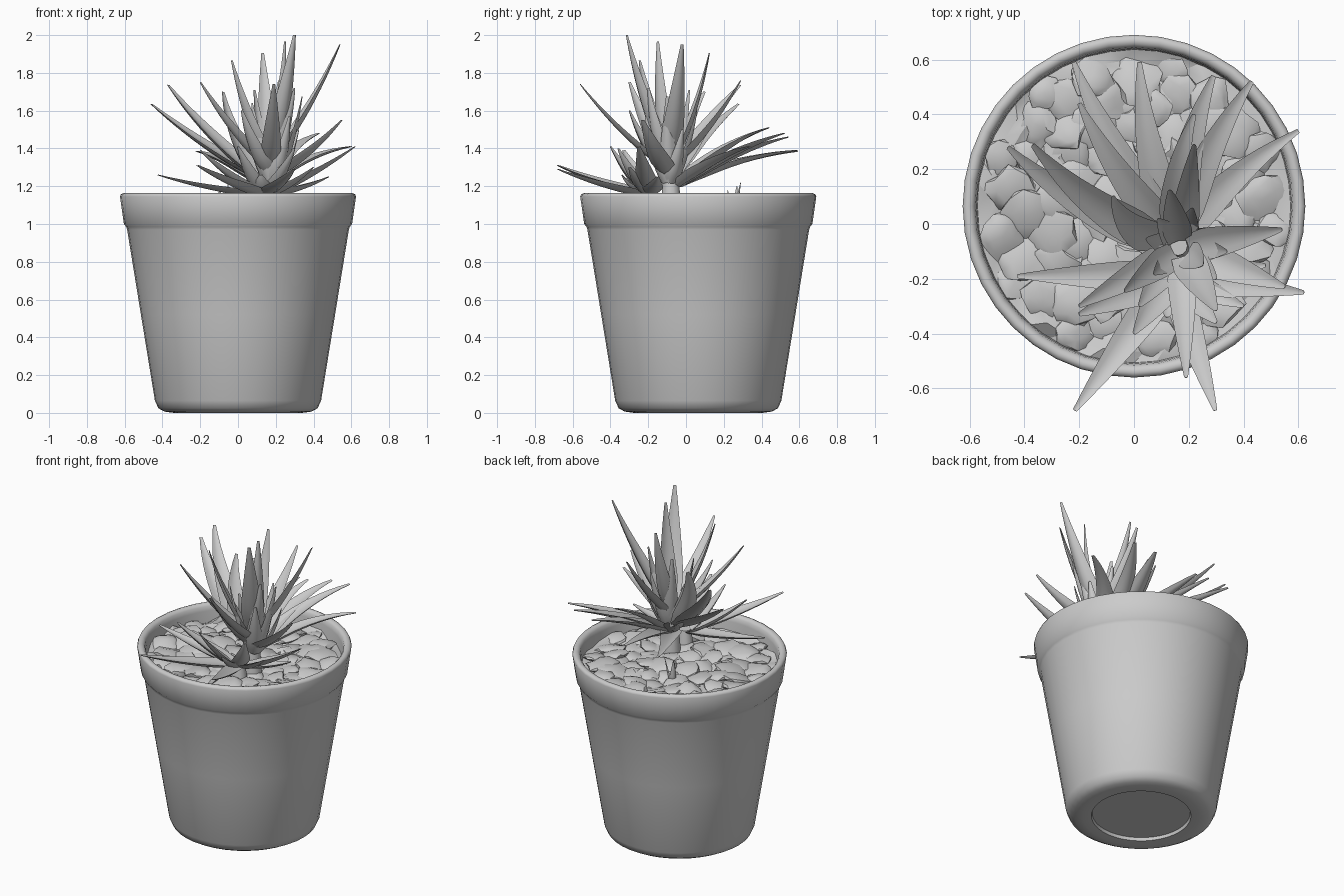
import bpy, bmesh, math, random
from mathutils import Vector, noise

if "Cube" in bpy.data.objects:
    bpy.data.objects.remove(bpy.data.objects["Cube"])

random.seed(4)
PY = 0.065  # pot centre in y


def finish(name, bm, angle=40):
    bmesh.ops.recalc_face_normals(bm, faces=bm.faces[:])
    me = bpy.data.meshes.new(name)
    bm.to_mesh(me)
    bm.free()
    ob = bpy.data.objects.new(name, me)
    bpy.context.collection.objects.link(ob)
    bpy.ops.object.select_all(action='DESELECT')
    ob.select_set(True)
    bpy.context.view_layer.objects.active = ob
    bpy.ops.object.shade_smooth_by_angle(angle=math.radians(angle))
    return ob


def lathe(name, profile, n=40):
    bm = bmesh.new()
    rings = []
    for r, z in profile:
        rings.append([bm.verts.new((r * math.cos(2 * math.pi * i / n),
                                    PY + r * math.sin(2 * math.pi * i / n), z)) for i in range(n)])
    for a, b in zip(rings, rings[1:]):
        for i in range(n):
            j = (i + 1) % n
            bm.faces.new((a[i], a[j], b[j], b[i]))
    bm.faces.new(rings[0])
    return finish(name, bm, 50)


# Pot: recessed base, tapered wall, collar, rounded lip and inner wall
lathe("pot", [(0.285, 0.022), (0.29, 0.003), (0.34, 0.0), (0.39, 0.007), (0.422, 0.025), (0.44, 0.065),
              (0.514, 0.52), (0.587, 0.97), (0.592, 0.985), (0.604, 1.0), (0.625, 1.145),
              (0.62, 1.157), (0.607, 1.163), (0.592, 1.16), (0.58, 1.147), (0.575, 1.12), (0.565, 0.97)])

# Soil: rough bed filling the pot to its inner wall
bm = bmesh.new()
n, rows = 44, 14
rings = []
for k in range(1, rows + 1):
    r = 0.572 * k / rows
    ring = []
    for i in range(n):
        a = 2 * math.pi * (i + 0.5 * (k % 2)) / n
        x, y = r * math.cos(a), PY + r * math.sin(a)
        z = 1.06 + 0.05 * noise.noise(Vector((x * 10, y * 10, 3)))
        ring.append(bm.verts.new((x, y, z)))
    rings.append(ring)
bm.faces.new(rings[0])
for a, b in zip(rings, rings[1:]):
    for i in range(n):
        j = (i + 1) % n
        bm.faces.new((a[i], a[j], b[j], b[i]))
finish("soil", bm, 25)

# Gravel: large overlapping flat stones sunk into the soil
bm = bmesh.new()
for s in range(70):
    r, a = 0.53 * math.sqrt((s + 0.5) / 70), s * 2.39996
    c = Vector((r * math.cos(a), PY + r * math.sin(a), 1.058 + random.uniform(-0.012, 0.015)))
    size, yaw = min(random.uniform(0.07, 0.11), 0.48 * (0.66 - r)), random.uniform(0, 6.28)
    tx, ty = random.uniform(-0.3, 0.3), random.uniform(-0.3, 0.3)
    for v in bmesh.ops.create_icosphere(bm, subdivisions=2, radius=size)['verts']:
        p = v.co * (1 + 0.35 * noise.noise(v.co * 16 + Vector((s * 3.1, 0, 0))))
        p.z = p.z * 0.32 + p.x * tx + p.y * ty
        v.co = c + Vector((p.x * math.cos(yaw) - p.y * math.sin(yaw),
                           p.x * math.sin(yaw) + p.y * math.cos(yaw), p.z))
finish("gravel", bm, 35)


def leaf(bm, base, tip, width, bend, swirl):
    """Tapered, gutter-shaped succulent leaf along a curved spine."""
    out = Vector((tip.x - base.x, tip.y - base.y, 0)).normalized()
    side = out.cross(Vector((0, 0, 1)))
    base = base + out * min(0.03, (tip - base).length * 0.1)
    mid = (base + tip) / 2 + Vector((0, 0, bend)) + out * max(0, -bend) - side * swirl
    section = [(-1, 0.26), (-0.55, -0.1), (0, -0.3), (0.55, -0.1), (1, 0.26), (0.5, 0.1), (0, 0.0), (-0.5, 0.1)]
    rings, steps = [], 11
    for k in range(steps + 1):
        t = k / steps
        p = base * (1 - t) ** 2 + mid * 2 * t * (1 - t) + tip * t * t
        tan = ((mid - base) * (1 - t) + (tip - mid) * t).normalized()
        across = (side - tan * side.dot(tan)).normalized()
        nor = across.cross(tan)
        w = width / 2 * (0.75 + 1.25 * t if t < 0.2 else (1 - ((t - 0.2) / 0.8) ** 1.25) * 0.87 + 0.13)
        rings.append([bm.verts.new(p + across * (u * w) + nor * (v * w * 1.1)) for u, v in section])
    for a, b in zip(rings, rings[1:]):
        for i in range(8):
            j = (i + 1) % 8
            bm.faces.new((a[i], a[j], b[j], b[i]))
    bm.faces.new(rings[0])
    bm.faces.new(rings[-1])


def rosette(name, centre, tips, width, bend, swirl=0.0, lift=0.0):
    bm = bmesh.new()
    for x, y, z in tips:
        c = Vector(centre)
        c.z += lift * max(0, z - 1.5)
        leaf(bm, c, Vector((x, y, z)), width * random.uniform(0.9, 1.12), bend, swirl)
    finish(name, bm, 45)


# Upright leaves of the taller crown
rosette("upper_leaves", (0.17, -0.09, 1.25), [
    (0.30, -0.315, 2.0), (0.25, -0.15, 1.965), (0.54, -0.02, 1.95), (0.13, 0.124, 1.905),
    (-0.034, -0.246, 1.865), (0.19, -0.56, 1.74), (-0.2, -0.30, 1.75), (0.22, 0.29, 1.76),
    (0.30, -0.20, 1.72), (0.55, -0.23, 1.55), (0.02, -0.30, 1.60)],
    0.118, -0.03, 0.0, 0.25)

# Leaves sweeping up to the back left
rosette("left_leaves", (0.11, -0.07, 1.26), [
    (-0.37, 0.288, 1.735), (-0.46, 0.28, 1.635), (-0.08, 0.10, 1.70)],
    0.125, -0.01, 0.07)

# Short inner leaves that fill the heart of the crown
heart = []
for i in range(7):
    a = i * 2.4 + 0.5
    heart.append((0.19 + 0.15 * math.cos(a), -0.09 + 0.15 * math.sin(a), 1.50 + 0.035 * i))
rosette("inner_leaves", (0.18, -0.09, 1.22), heart, 0.095, -0.02)

# Broad leaves arching to the back
rosette("arching_leaves", (0.15, -0.06, 1.21), [
    (-0.22, 0.59, 1.385), (0.02, 0.59, 1.39), (-0.20, 0.44, 1.51), (0.29, 0.54, 1.46),
    (0.43, 0.52, 1.48), (0.22, 0.40, 1.50), (0.60, 0.34, 1.41)],
    0.13, 0.06, 0.05)

# Low spreading leaves of the front offshoot
rosette("lower_leaves", (0.14, -0.19, 1.16), [
    (-0.216, -0.68, 1.31), (0.297, -0.68, 1.29), (-0.425, -0.19, 1.26), (0.62, -0.25, 1.41),
    (-0.2, -0.33, 1.39), (0.0, -0.40, 1.41), (0.30, -0.36, 1.40), (0.48, -0.15, 1.25),
    (0.40, -0.30, 1.30), (0.12, -0.34, 1.26)],
    0.115, -0.02)

# Tiny sprout behind the plant
rosette("sprout", (-0.08, 0.25, 1.06), [(-0.05, 0.29, 1.22), (-0.10, 0.27, 1.20), (-0.07, 0.22, 1.18)], 0.035, 0.0)

# Stems carrying the two crowns
for name, x, y, top in (("main_stem", 0.16, -0.08, 1.34), ("offshoot_stem", 0.14, -0.19, 1.17)):
    bm = bmesh.new()
    bmesh.ops.create_cone(bm, cap_ends=True, segments=12, radius1=0.06, radius2=0.035, depth=top - 1.0)
    bmesh.ops.translate(bm, verts=bm.verts[:], vec=(x, y, (top + 1.0) / 2))
    finish(name, bm)
